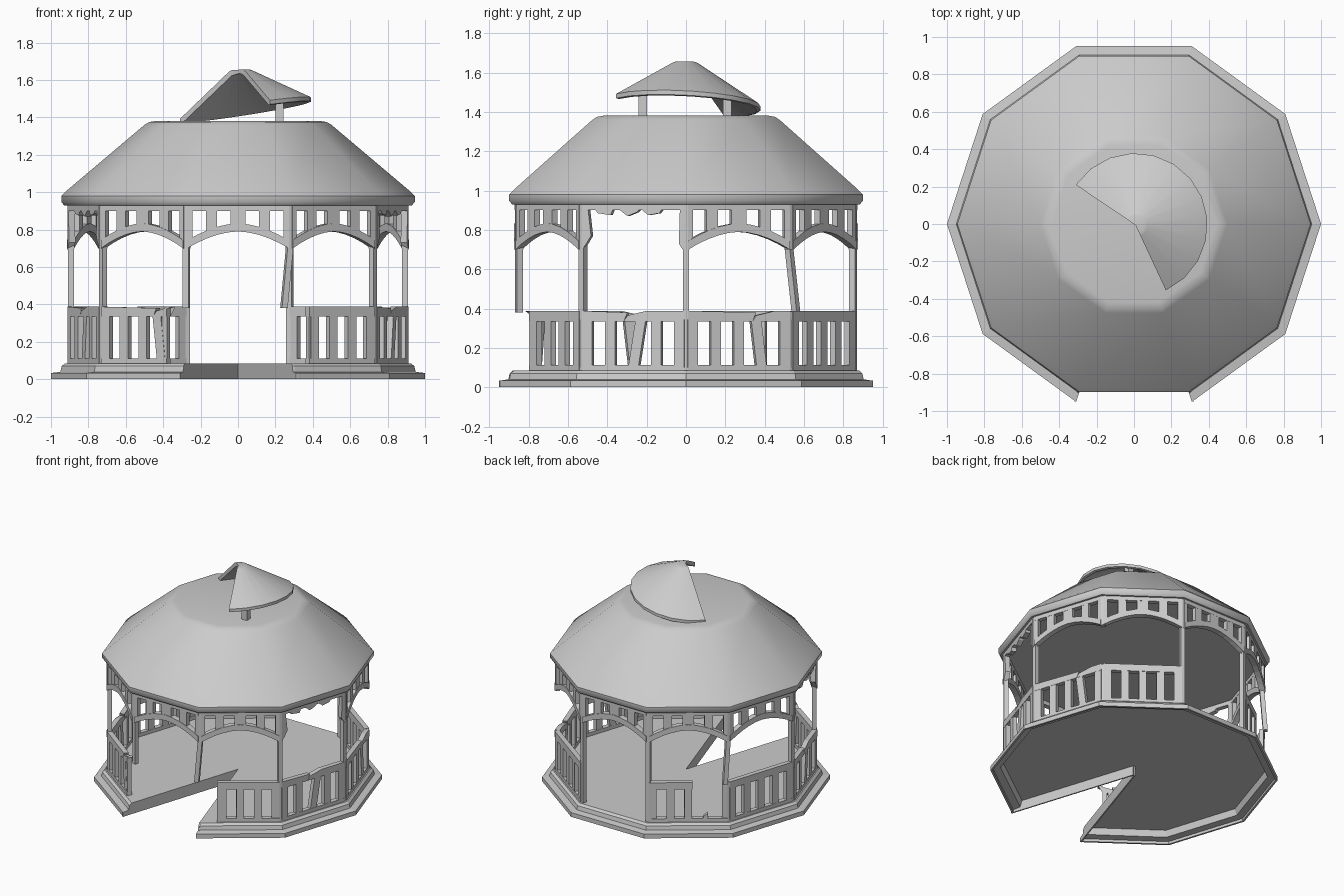
import bpy, bmesh, math
from math import sin, cos, radians
from mathutils import Vector

if "Cube" in bpy.data.objects:
    bpy.data.objects.remove(bpy.data.objects["Cube"])

STEP = 36            # ten-sided plan
APO, THICK = 0.853, 0.036   # wall panel distance from the centre, and thickness
HALF = 0.272         # half width of one wall panel


def finish(bm, name, smooth=None):
    bmesh.ops.remove_doubles(bm, verts=bm.verts, dist=1e-5)
    bmesh.ops.recalc_face_normals(bm, faces=bm.faces)
    me = bpy.data.meshes.new(name)
    bm.to_mesh(me)
    bm.free()
    ob = bpy.data.objects.new(name, me)
    bpy.context.collection.objects.link(ob)
    if smooth:
        bpy.ops.object.select_all(action='DESELECT')
        ob.select_set(True)
        bpy.context.view_layer.objects.active = ob
        bpy.ops.object.shade_smooth_by_angle(angle=radians(smooth))
    return ob


def sweep(name, profile, angles, closed, smooth=None, tilt=lambda x, y, z: z):
    """Turn a closed (radius, z) profile around z through the given angles."""
    bm = bmesh.new()
    rings = []
    for a in angles:
        ring = []
        for r, z in profile:
            x, y = r * cos(radians(a)), r * sin(radians(a))
            ring.append(bm.verts.new((x, y, tilt(x, y, z))))
        rings.append(ring)
    n = len(profile)
    pairs = list(zip(rings, rings[1:]))
    if closed:
        pairs.append((rings[-1], rings[0]))
    for p, q in pairs:
        for i in range(n):
            j = (i + 1) % n
            if profile[i][0] == 0 and profile[j][0] == 0:
                continue
            bm.faces.new((p[i], q[i], q[j], p[j]))
    if not closed:
        bm.faces.new(rings[0])
        bm.faces.new(rings[-1])
    return finish(bm, name, smooth)


def prism(bm, a, b):
    """Join two matching outlines into a solid."""
    va, vb = [bm.verts.new(p) for p in a], [bm.verts.new(p) for p in b]
    bm.faces.new(va)
    bm.faces.new(vb[::-1])
    for i in range(len(va)):
        j = (i + 1) % len(va)
        bm.faces.new((va[i], vb[i], vb[j], va[j]))


def slab(bm, k, pts, t=THICK):
    """Outline in (along wall, z) on side k, given thickness t."""
    a = radians(STEP * k + STEP / 2)
    n, u = Vector((cos(a), sin(a), 0)), Vector((-sin(a), cos(a), 0))
    def at(d):
        return [n * (APO + d) + u * s + Vector((0, 0, z)) for s, z in pts]
    prism(bm, at(-t / 2), at(t / 2))


def rect(bm, k, u0, u1, z0, z1, t=THICK, lean=0):
    slab(bm, k, [(u0, z0), (u1, z0), (u1 + lean, z1), (u0 + lean, z1)], t)


def post(bm, lo, hi, w, ang):
    rad, tan = Vector((cos(ang), sin(ang), 0)), Vector((-sin(ang), cos(ang), 0))
    def sq(c):
        return [Vector(c) + (rad * i + tan * j) * w / 2
                for i, j in ((-1, -1), (1, -1), (1, 1), (-1, 1))]
    prism(bm, sq(lo), sq(hi))


# Stepped base, hollow underneath, with the front wedge missing
outer = [(1, 0), (1, .033), (.95, .04), (.943, .07), (.925, .085), (0, .085)]
sweep("base", outer + [(0, .072), (.915, .072), (.93, .025), (.985, .02), (.985, 0)],
      [-72 + STEP * i for i in range(10)], False)

# Walls along both cut edges of the base
bm = bmesh.new()
for ang, side in ((-72, 1), (252, -1)):
    a = radians(ang)
    d, n = Vector((cos(a), sin(a), 0)), Vector((-sin(a), cos(a), 0)) * side * .01
    pts = [d * r + Vector((0, 0, z)) for r, z in [(0, 0)] + outer]
    prism(bm, pts, [p + n for p in pts])
finish(bm, "base_cut_walls")

# Main roof with rounded eave and flat top
sweep("roof", [(0, .93), (.93, .93), (.945, .948), (.945, .98), (.92, 1.005),
               (.50, 1.36), (.475, 1.375), (.44, 1.381), (0, 1.381)],
      [STEP * i for i in range(10)], True, 40)

# Broken, tilted cupola cone
N = 12
cone = sweep("cupola_roof", [(0, 1.635), (.05, 1.625), (.37, 1.425), (.385, 1.428),
                             (.385, 1.45), (.065, 1.65), (.05, 1.655), (0, 1.655)],
             [-65 + 211 * i / N for i in range(N + 1)], False, 35,
             lambda x, y, z: z + (.15 * x - .05 * y) * min(1, math.hypot(x, y) / .2))
cone.location = (.008, -.006, 0)

# Cupola posts
bm = bmesh.new()
for y in (-.22, .21):
    post(bm, (.222, y, 1.37), (.222, y, 1.50), .043, 0)
finish(bm, "cupola_posts")

# Corner posts; some are snapped off or leaning
bm = bmesh.new()
lean = {4: (0, .035), 8: (-.03, 0)}
for k in range(10):
    a = radians(STEP * k)
    x, y = .892 * cos(a), .892 * sin(a)
    post(bm, (x, y, .70), (x, y, .94), .034, a)
    dx, dy = lean.get(k, (0, 0))
    if k != 1:
        post(bm, (x + dx, y + dy, .38 if k in (4, 7, 8) else .08), (x, y, .70), .032, a)
    if k in (1, 4):
        post(bm, (x, y, .08), (x, y, .385), .032, a)
finish(bm, "corner_posts")


def arch(u):
    return .79 - .09 * (abs(u) / HALF) ** 1.8


# Upper frieze panels: four openings above an arched lower edge
for k in range(10):
    bm = bmesh.new()
    rect(bm, k, -HALF, HALF, .90, .935)
    if k in (5, 9):
        # Torn panel: end remnants and hanging splinters
        s = 1 if k == 9 else -1
        for pts in ([(-.272, .70), (-.25, .73), (-.225, .77), (-.24, .90), (-.272, .90)],
                    [(.245, .73), (.272, .69), (.272, .90), (.25, .90)],
                    [(-.19, .885), (-.12, .875), (-.11, .90), (-.2, .90)],
                    [(-.07, .90), (-.03, .87), (.02, .89), (.03, .90)],
                    [(.05, .90), (.08, .875), (.14, .885), (.15, .90)]):
            slab(bm, k, [(u * s, z) for u, z in pts])
    else:
        for i in range(10):
            u0, u1 = -HALF + HALF * i / 5, -HALF + HALF * (i + 1) / 5
            slab(bm, k, [(u0, arch(u0)), (u1, arch(u1)),
                         (u1, arch(u1) + .043), (u0, arch(u0) + .043)], .042)
        for u in (-.258, -.142, 0, .142, .258):
            w = .014 if abs(u) > .2 else .03 if u else .04
            rect(bm, k, u - w, u + w, arch(u) + .03, .91, .034)
    finish(bm, "frieze_%d" % k)

# Railings: side -> (start, end of top rail, leaning bars)
railings = {0: (-.272, .272, {3: -.03}), 1: (-.272, .272, {}),
            3: (-.272, .03, {}), 4: (-.272, .272, {}),
            5: (-.272, .272, {2: .03}), 6: (-.272, .16, {3: -.03}),
            8: (-.16, .272, {}), 9: (-.272, .272, {2: .04})}
for k, (u0, u1, leaning) in railings.items():
    bm = bmesh.new()
    rect(bm, k, u0, HALF if k == 3 else u1, .08, .112)
    # Top rail, chipped where a bar has given way
    if leaning:
        c = -.246 + .123 * list(leaning)[0]
        slab(bm, k, [(u0, .335), (c - .05, .335), (c - .03, .38), (u0, .388)])
        slab(bm, k, [(c - .05, .335), (u1, .335), (u1, .388), (c + .07, .388), (c - .03, .365)])
    else:
        rect(bm, k, u0, u1, .335, .388)
    # Upright bars with four openings between them
    for i in range(5):
        u = -.246 + .123 * i
        if u0 - .03 < u < u1 + .03:
            rect(bm, k, u - .027, u + .027, .10, .345, .033, leaning.get(i, 0))
    # Closing uprights at cut ends
    if u0 > -.2:
        rect(bm, k, u0, u0 + .03, .10, .34, .03)
    if .1 < u1 < .2:
        rect(bm, k, u1 - .03, u1, .10, .34, .03)
    if k == 3:
        rect(bm, k, .235, HALF, .10, .385, .03)
        slab(bm, k, [(.10, .10), (.14, .10), (.135, .15), (.11, .13)], .03)
    finish(bm, "railing_%d" % k)
